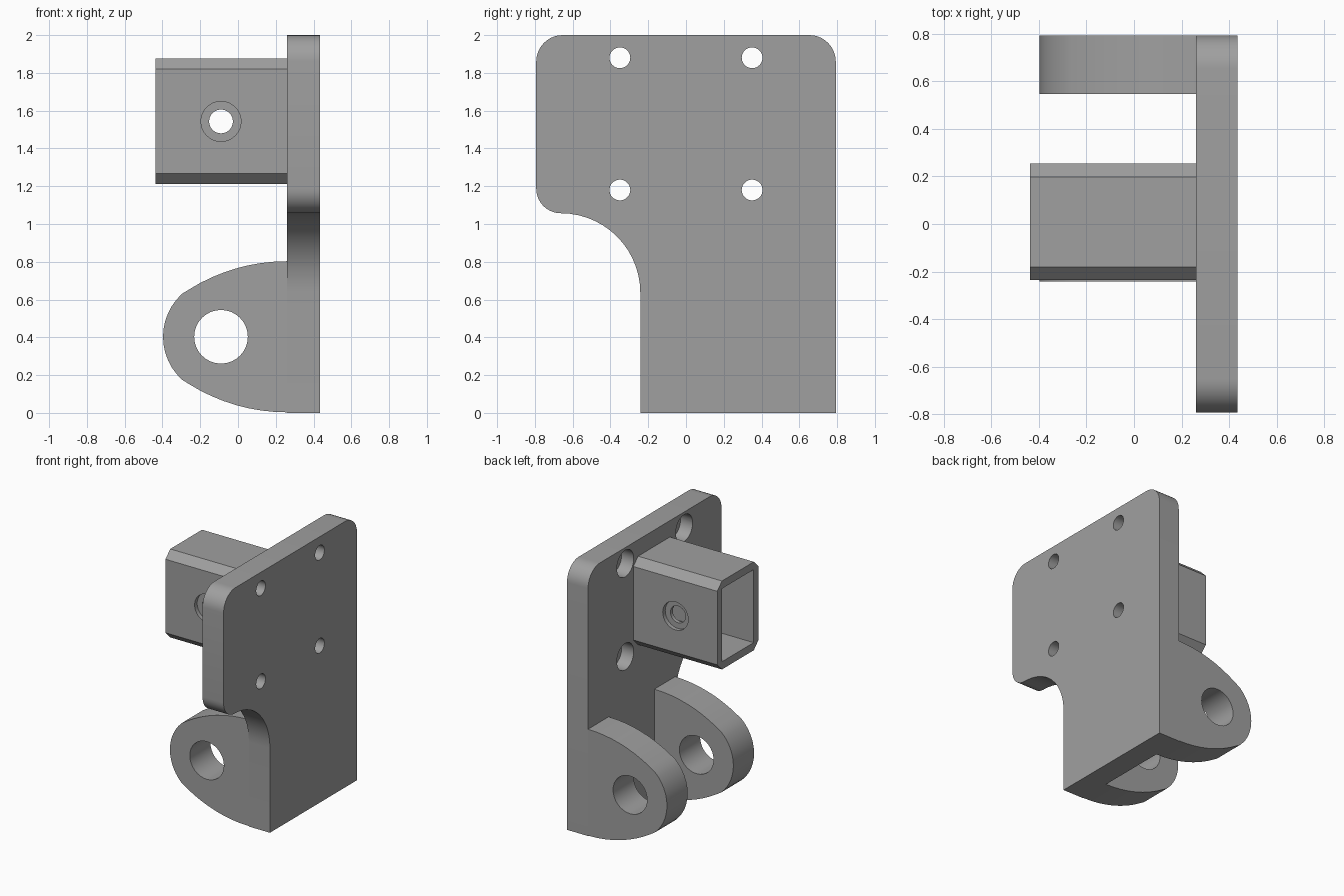
import bpy, bmesh, math

if "Cube" in bpy.data.objects:
    bpy.data.objects.remove(bpy.data.objects["Cube"])

grey = bpy.data.materials.new("bracket_grey")
grey.diffuse_color = (0.35, 0.35, 0.35, 1)
grey.use_nodes = True
grey.node_tree.nodes["Principled BSDF"].inputs["Base Color"].default_value = grey.diffuse_color


def prism(name, pts, lo, hi, axis):
    """Extrude a closed 2D profile along x (profile in y,z) or y (profile in x,z)."""
    place = (lambda p, t: (t, p[0], p[1])) if axis == 'x' else (lambda p, t: (p[0], t, p[1]))
    bm = bmesh.new()
    a = [bm.verts.new(place(p, lo)) for p in pts]
    b = [bm.verts.new(place(p, hi)) for p in pts]
    bm.faces.new(a)
    bm.faces.new(b[::-1])
    n = len(pts)
    for i in range(n):
        j = (i + 1) % n
        bm.faces.new((a[i], b[i], b[j], a[j]))
    bmesh.ops.recalc_face_normals(bm, faces=bm.faces)
    me = bpy.data.meshes.new(name)
    bm.to_mesh(me)
    bm.free()
    me.materials.append(grey)
    ob = bpy.data.objects.new(name, me)
    bpy.context.collection.objects.link(ob)
    return ob


def arc(cu, cv, r, a0, a1, n):
    """Points on a circular arc, angles in degrees."""
    return [(cu + r * math.cos(math.radians(a0 + (a1 - a0) * i / n)),
             cv + r * math.sin(math.radians(a0 + (a1 - a0) * i / n))) for i in range(n + 1)]


def cut(ob, cutter):
    """Subtract the cutter from the part, then remove the cutter."""
    m = ob.modifiers.new("cut", 'BOOLEAN')
    m.operation, m.solver, m.object = 'DIFFERENCE', 'EXACT', cutter
    cutter.hide_render = True
    dg = bpy.context.evaluated_depsgraph_get()
    me = bpy.data.meshes.new_from_object(ob.evaluated_get(dg))
    ob.modifiers.clear()
    ob.data = me
    bpy.data.objects.remove(cutter)


def drill(ob, u, v, r, lo, hi, axis):
    cut(ob, prism("drill", arc(u, v, r, 0, 348.75, 31), lo, hi, axis))


def finish(ob):
    bpy.ops.object.select_all(action='DESELECT')
    ob.select_set(True)
    bpy.context.view_layer.objects.active = ob
    bpy.ops.object.shade_smooth_by_angle(angle=math.radians(25))


X0, X1 = 0.26, 0.435          # plate thickness range
Y0, Y1 = -0.793, 0.793        # plate width range

# Mounting plate with rounded corners and a concave cut-out
plate = prism("mounting_plate",
              [(-0.242, 0), (Y1, 0)]
              + arc(Y1 - 0.14, 1.86, 0.14, 0, 90, 10)
              + arc(Y0 + 0.14, 1.86, 0.14, 90, 180, 10)
              + arc(Y0 + 0.13, 1.187, 0.13, 180, 270, 10)
              + arc(-0.663, 0.636, 0.421, 90, 0, 14)[1:],
              X0, X1, 'x')
# Screw holes, counterbored on the inner side
for y in (-0.35, 0.35):
    for z in (1.18, 1.88):
        drill(plate, y, z, 0.055, X0 - 0.1, X1 + 0.1, 'x')
        drill(plate, y, z, 0.1, X0 - 0.1, X0 + 0.1, 'x')
finish(plate)

# Pair of rounded lugs with a pin hole
upper = arc(0.26, -0.173, 0.976, 90, 122.2, 8) + arc(-0.09, 0.403, 0.307, 124, 180, 7)[1:]
lower = [(x, 0.806 - z) for x, z in upper[-2::-1]]
for name, y in (("front_lug", -0.242), ("back_lug", Y1 - 0.246)):
    lug = prism(name, [(x, max(z, 0)) for x, z in upper + lower], y, y + 0.246, 'y')
    drill(lug, -0.09, 0.403, 0.142, y - 0.1, y + 0.35, 'y')
    finish(lug)

# Chamfered square tube
ya, yb, za, zb, c = -0.236, 0.254, 1.212, 1.877, 0.056
tube = prism("square_tube",
             [(ya + c, za), (yb - c, za), (yb, za + c), (yb, zb - c),
              (yb - c, zb), (ya + c, zb), (ya, zb - c), (ya, za + c)], -0.438, X0, 'x')
w = 0.058
cut(tube, prism("bore", [(ya + w, za + w), (yb - w, za + w), (yb - w, zb - w), (ya + w, zb - w)],
                -0.6, X0 + 0.1, 'x'))
# Cross hole with a shallow counterbore on each side
drill(tube, -0.09, 1.543, 0.063, ya - 0.1, yb + 0.1, 'y')
drill(tube, -0.09, 1.543, 0.106, ya - 0.1, ya + 0.03, 'y')
drill(tube, -0.09, 1.543, 0.106, yb - 0.03, yb + 0.1, 'y')
finish(tube)
